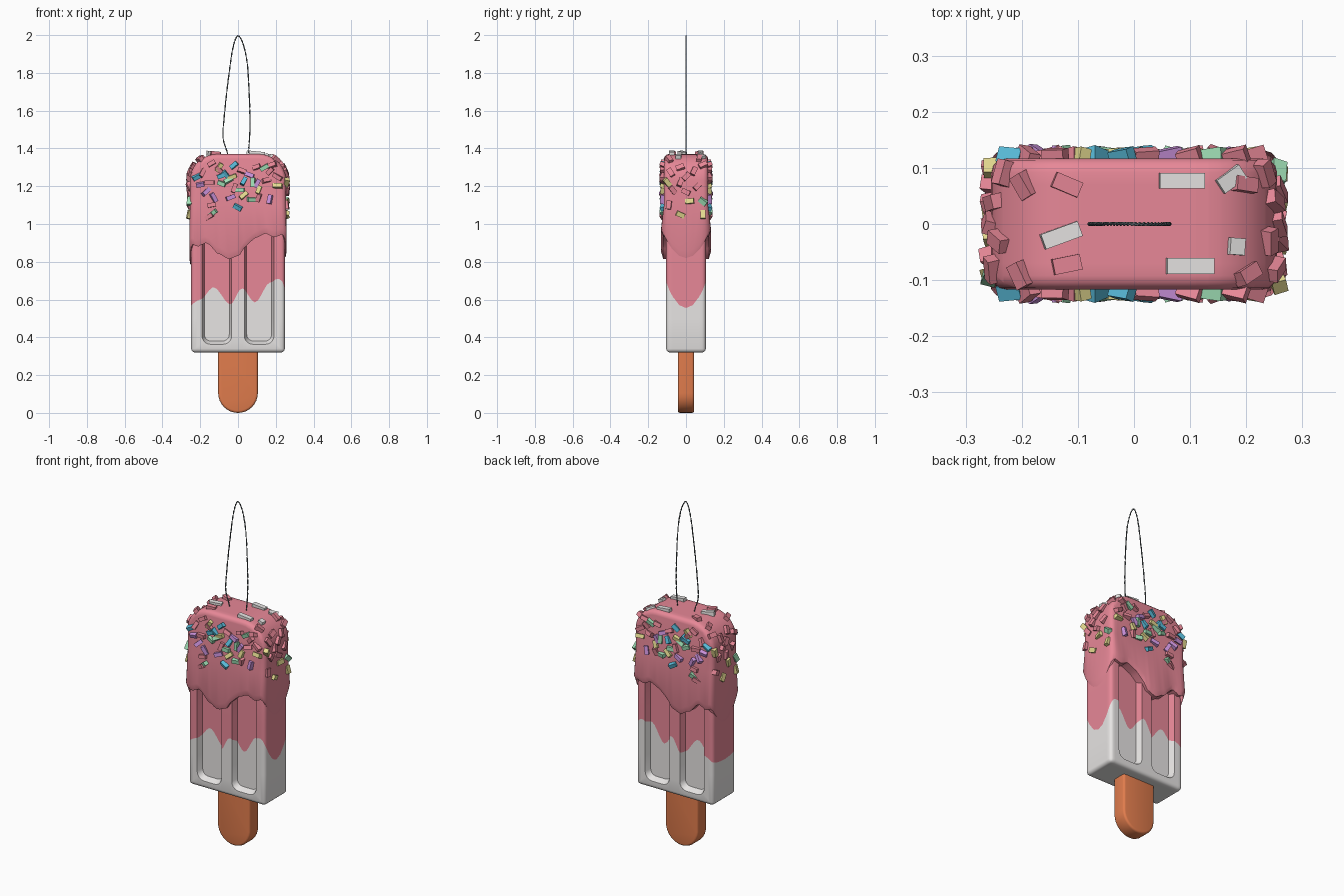
import bpy, bmesh, math, random
from mathutils import Vector, Matrix

if "Cube" in bpy.data.objects:
    bpy.data.objects.remove(bpy.data.objects["Cube"])
random.seed(7)

COLOURS = {"pink": (0.80, 0.245, 0.31), "white": (0.85, 0.83, 0.82), "wood": (0.76, 0.205, 0.075),
           "string_grey": (0.13, 0.16, 0.17), "blue": (0.10, 0.50, 0.70), "green": (0.36, 0.76, 0.48),
           "yellow": (0.78, 0.70, 0.28), "purple": (0.60, 0.29, 0.72)}
MATS = {}
for n, c in COLOURS.items():
    MATS[n] = bpy.data.materials.new(n)
    MATS[n].diffuse_color = (*c, 1)


def finish(name, bm, mats, smooth=None):
    bmesh.ops.recalc_face_normals(bm, faces=bm.faces)
    me = bpy.data.meshes.new(name)
    bm.to_mesh(me)
    bm.free()
    for m in mats:
        me.materials.append(MATS[m])
    ob = bpy.data.objects.new(name, me)
    bpy.context.collection.objects.link(ob)
    if smooth:
        bpy.ops.object.select_all(action='DESELECT')
        ob.select_set(True)
        bpy.context.view_layer.objects.active = ob
        bpy.ops.object.shade_smooth_by_angle(angle=math.radians(smooth))
    return ob


def loft(a, b, ya, yb):
    """Solid between two xz outlines at two depths."""
    bm = bmesh.new()
    va = [bm.verts.new((x, ya, z)) for x, z in a]
    vb = [bm.verts.new((x, yb, z)) for x, z in b]
    bm.faces.new(va)
    bm.faces.new(vb[::-1])
    for i in range(len(a)):
        j = (i + 1) % len(a)
        bm.faces.new((va[i], vb[i], vb[j], va[j]))
    bmesh.ops.recalc_face_normals(bm, faces=bm.faces)
    return bm


def cut(bm, co, no):
    bmesh.ops.bisect_plane(bm, geom=bm.verts[:] + bm.edges[:] + bm.faces[:], dist=1e-5,
                           plane_co=co, plane_no=no)


def columns(bm, n=24):
    for i in range(n):
        cut(bm, (-0.233 + 0.466 * i / (n - 1), 0, 0), (1, 0, 0))
    for y in (-0.07, -0.035, 0, 0.035, 0.07):
        cut(bm, (0, y, 0), (0, 1, 0))


def rim_bevel(bm, width, skip_z):
    es = [e for e in bm.edges if abs(e.verts[0].co.y - e.verts[1].co.y) < 1e-6
          and not all(abs(v.co.z - skip_z) < 1e-5 for v in e.verts)]
    bmesh.ops.bevel(bm, geom=es, offset=width, segments=3, profile=0.5, affect='EDGES')


def interp(t, x):
    x = min(max(x, t[0][0]), t[-1][0])
    for (x0, z0), (x1, z1) in zip(t, t[1:]):
        if x <= x1:
            s = (x - x0) / (x1 - x0)
            s = s * s * (3 - 2 * s)
            return z0 + (z1 - z0) * s


def wave(t, low, p, hy):
    """Wavy height: table across the front and back, a dip on the two sides."""
    z = interp(t, p.x)
    lo = low[0] if p.x < 0 else low[1]
    return lo + (z - lo) * min(1, (p.y / hy) ** 2) if abs(p.x) > 0.236 else z


# Ice body: bevelled block with two slots cut in front and back
bm = bmesh.new()
bmesh.ops.create_cube(bm, size=1, matrix=Matrix.Translation((0, 0, 0.77)) @ Matrix.Diagonal((0.496, 0.21, 0.9, 1)))
bmesh.ops.bevel(bm, geom=bm.edges[:], offset=0.02, segments=3, profile=0.5, affect='EDGES')
body = finish("ice_body", bm, ["pink", "white"])


def slot(cx, hw, z0, z1, r):
    pts = []
    for k, (sx, cz) in enumerate(((1, z1 - r), (-1, z1 - r), (-1, z0 + r), (1, z0 + r))):
        for i in range(6):
            a = math.pi / 2 * (k + i / 5)
            pts.append((cx + sx * (hw - r) + r * math.cos(a), cz + r * math.sin(a)))
    return pts


cutters = []
for sx in (-1, 1):
    for sy in (-1, 1):
        outer, inner = slot(sx * 0.112, 0.084, 0.356, 1.02, 0.048), slot(sx * 0.112, 0.066, 0.38, 1.0, 0.036)
        c = finish("slot_cutter", loft(outer, inner, sy * 0.119, sy * 0.072), [])
        c.hide_render = True
        cutters.append(c)
        md = body.modifiers.new("slot", 'BOOLEAN')
        md.object, md.operation, md.solver = c, 'DIFFERENCE', 'EXACT'
dg = bpy.context.evaluated_depsgraph_get()
bm = bmesh.new()
bm.from_mesh(bpy.data.meshes.new_from_object(body.evaluated_get(dg)))
for o in [body] + cutters:
    bpy.data.objects.remove(o)

# Wavy pink and white border: cut a level line, then shift it up and down
for z in (0.5, 0.62, 0.78):
    cut(bm, (0, 0, z), (0, 0, 1))
skew = [e for e in bm.edges if all(0.49 < v.co.z < 0.79 for v in e.verts)
        and abs(e.verts[0].co.z - e.verts[1].co.z) > 1e-4
        and (e.verts[0].co - e.verts[1].co).xy.length > 1e-4]
bmesh.ops.dissolve_edges(bm, edges=skew, use_verts=False)
columns(bm, 30)
for f in bm.faces:
    f.material_index = 1 if f.calc_center_median().z < 0.62 else 0
BORDER = [(-0.25, 0.575), (-0.2, 0.6), (-0.13, 0.665), (-0.04, 0.575), (0.02, 0.66),
          (0.09, 0.585), (0.17, 0.69), (0.21, 0.71), (0.25, 0.69)]
for v in bm.verts:
    if abs(v.co.z - 0.62) < 1e-4:
        v.co.z = wave(BORDER, (0.555, 0.555), v.co, 0.105)
finish("ice_body", bm, ["pink", "white"], 35)

# Melted coat: arched block with a dripping lower edge
RX, RZ, HX, HY = 0.145, 0.14, 0.255, 0.117


def arch(a):
    c = math.cos(a)
    return Vector((HX - RX + RX * c, 0, 1.23 + RZ * math.sin(a)))


right = [(arch(a).x, arch(a).z) for a in [math.pi / 2 * i / 9 for i in range(10)]]
outline = [(HX, 0.95)] + right + [(-x, z) for x, z in right[::-1]] + [(-HX, 0.95)]
bm = loft(outline, outline, -HY, HY)
rim_bevel(bm, 0.025, 0.95)
cut(bm, (0, 0, 1.02), (0, 0, 1))
cut(bm, (0, 0, 1.1), (0, 0, 1))
columns(bm)
DRIP = [(-0.26, 0.91), (-0.22, 0.88), (-0.17, 0.9), (-0.1, 0.84), (-0.05, 0.815), (0, 0.83),
        (0.05, 0.89), (0.09, 0.925), (0.15, 0.95), (0.19, 0.93), (0.26, 0.95)]
for v in bm.verts:
    if v.co.z < 1.03:
        lip = v.co.z > 1.0
        v.co.z = wave(DRIP, (0.78, 0.82), v.co, HY) + (0.035 if lip else 0)
        v.co.x *= 1.01 if lip else 0.985
        v.co.y *= 1.12 if lip else 1.03
finish("melted_coat", bm, ["pink"], 45)

# Wooden stick
half = [(0.105 * math.cos(a), 0.105 - 0.105 * math.sin(a)) for a in [math.pi * i / 16 for i in range(17)]]
outline = [(0.105, 0.36)] + half + [(-0.105, 0.36)]
bm = loft(outline, outline, -0.043, 0.043)
rim_bevel(bm, 0.012, 0.36)
finish("stick", bm, ["wood"], 35)

# Sprinkles
NAMES = ["pink", "white", "blue", "green", "yellow", "purple"]
bm = bmesh.new()


def sprinkle(p, n, size, colour, spin, sink=0.1):
    n = Vector(n).normalized()
    rot = n.to_track_quat('Z', 'Y').to_matrix().to_4x4() @ Matrix.Rotation(spin, 4, 'Z')
    m = Matrix.Translation(Vector(p) + n * size[2] * sink) @ rot @ Matrix.Diagonal((*size, 1))
    r = bmesh.ops.create_cube(bm, size=1, matrix=m)
    for f in {f for v in r["verts"] for f in v.link_faces}:
        f.material_index = NAMES.index(colour)


def jig(s):
    return random.uniform(-s, s)


# front and back: x, z, turn in degrees
FRONT = {
    "blue": [(-.02, 1.31, 40), (-.09, 1.255, 20), (-.065, 1.265, -50), (0, 1.09, -30), (-.22, 1.25, 30), (.03, 1.225, 60)],
    "green": [(-.05, 1.23, 30), (.07, 1.13, 0), (-.085, 1.215, -20), (.08, 1.22, 90), (.01, 1.18, 0),
              (-.13, 1.06, 35), (.14, 1.3, 30)],
    "yellow": [(-.03, 1.25, 20), (-.1, 1.3, 60), (.03, 1.15, 40), (.21, 1.2, 0), (.11, 1.18, 70)],
    "purple": [(-.2, 1.21, 10), (-.04, 1.14, 20), (.06, 1.26, -20), (.1, 1.215, 60), (-.13, 1.14, -60),
               (.17, 1.13, 80), (-.17, 1.17, 40)],
    "pink": [(-.14, 1.32, 30), (-.1, 1.29, -45), (.1, 1.3, 20), (.17, 1.28, 45), (.21, 1.25, -30), (-.19, 1.27, 60),
             (-.15, 1.22, 0), (.15, 1.23, 10), (.11, 1.14, 70), (-.14, 1.1, 10), (-.15, 1.04, 30), (.02, 1.28, -20),
             (-.02, 1.19, 70), (.18, 1.31, 20)]}
for col, items in FRONT.items():
    for x, z, deg in items:
        size, tilt = (random.uniform(0.04, 0.052), 0.022, 0.028), (jig(0.4), jig(0.4))
        for s in (-1, 1):
            sprinkle((x, s * HY, z), (tilt[0], s, tilt[1]), size, col, -s * math.radians(deg))
# sides and rounded shoulders: y, z or shoulder angle
for s in (-1, 1):
    for y, z, col in ((-.03, 1.05, "yellow"), (.02, 1.12, "yellow"), (-.07, 1.18, "pink"), (-.03, 1.22, "pink"),
                      (.06, 1.2, "pink"), (0, 1.17, "pink"), (.09, 1.12, "green"), (-.09, 1.1, "pink"),
                      (.09, 1.05, "yellow"), (-.1, 1.22, "yellow")):
        sprinkle((s * HX, s * y, z), (s, jig(0.35), jig(0.35)), (0.045, 0.026, 0.026), col, jig(1.6), 0)
    for y, a in ((-.08, .3), (-.03, .5), (.04, .35), (.09, .6), (-.09, .9), (.07, .95), (0, .15)):
        p = arch(a) + Vector((0, y, 0))
        sprinkle((s * p.x, y, p.z), (s * math.cos(a), jig(0.3), math.sin(a)), (0.045, 0.026, 0.026), "pink", jig(1.6))
# top
for x, y, l, col, spin in ((0.085, 0.077, 0.08, "white", 0), (0.17, 0.08, 0.05, "white", 0.6),
                           (-0.13, -0.02, 0.07, "white", 0.35), (0.1, -0.075, 0.085, "white", 0),
                           (-0.12, 0.07, 0.05, "pink", -0.4), (-0.12, -0.072, 0.05, "pink", 0.2),
                           (0.18, -0.04, 0.03, "white", 1.5)):
    sprinkle((x, y, 1.369 if abs(x) < 0.15 else 1.352), (2 * x if abs(x) > 0.15 else 0.1, 0, 1),
             (l, 0.028, 0.026), col, spin + math.pi / 2)
finish("sprinkles", bm, NAMES)

# Hanging string: two twisted strands along a loop
PATH = [(-0.04, 1.25), (-0.055, 1.37), (-0.079, 1.46), (-0.07, 1.6), (-0.047, 1.8), (-0.025, 1.94), (0, 1.996),
        (0.028, 1.95), (0.05, 1.84), (0.061, 1.65), (0.063, 1.5), (0.055, 1.37), (0.045, 1.25)]
P = [Vector((x, 0, z)) for x, z in PATH]
line = []
for a, b, c, d in zip(P, P[1:], P[2:], P[3:]):
    for i in range(24):
        t = i / 24
        line.append(0.5 * (2 * b + (c - a) * t + (2 * a - 5 * b + 4 * c - d) * t * t + (3 * b - a - 3 * c + d) * t ** 3))
cu = bpy.data.curves.new("string_loop", 'CURVE')
cu.dimensions, cu.bevel_depth, cu.bevel_resolution = '3D', 0.002, 1
cu.materials.append(MATS["string_grey"])
for ph in (0, math.pi):
    sp = cu.splines.new('POLY')
    sp.points.add(len(line) - 1)
    for i, p in enumerate(line):
        tan = (line[min(i + 1, len(line) - 1)] - line[max(i - 1, 0)]).normalized()
        side = tan.cross(Vector((0, 1, 0)))
        w = i * 0.5 + ph
        sp.points[i].co = (*(p + 0.0017 * (side * math.cos(w) + Vector((0, 1, 0)) * math.sin(w))), 1)
bpy.context.collection.objects.link(bpy.data.objects.new("string_loop", cu))

for m in bpy.data.materials:
    if m.users and not m.is_grease_pencil:
        m.use_nodes = True
        m.node_tree.nodes["Principled BSDF"].inputs["Base Color"].default_value = m.diffuse_color
